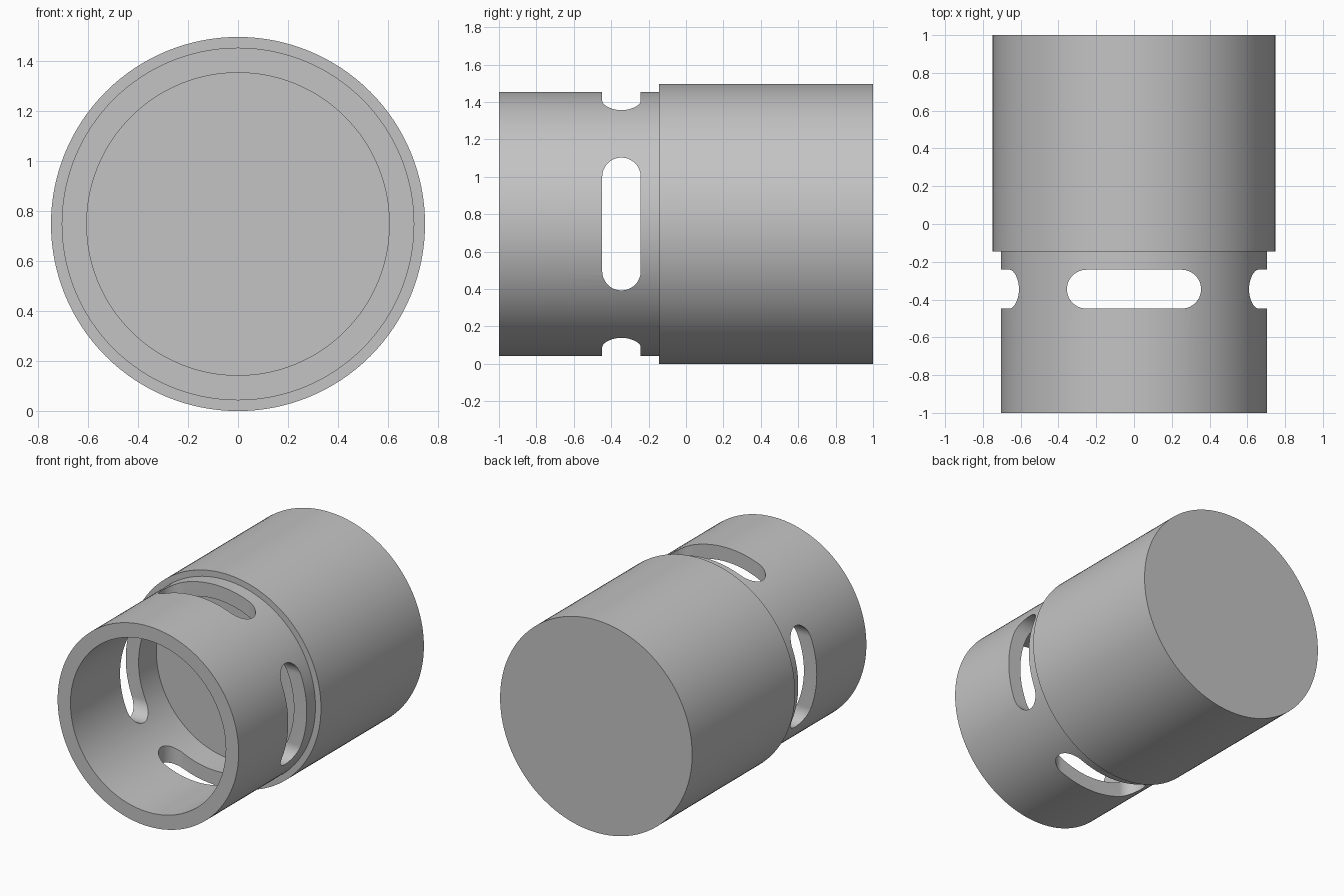
import bpy, bmesh, math
from mathutils import Matrix, Vector

cube = bpy.data.objects.get("Cube")
if cube:
    bpy.data.objects.remove(cube, do_unlink=True)

SEGMENTS = 128
OUTER, NECK, BORE = 0.748, 0.705, 0.605
SHOULDER_Y, FLOOR_Y = -0.145, -0.045
SLOT_Y, SLOT_R, SLOT_HALF = -0.345, 0.103, 0.355

grey = bpy.data.materials.new("plain grey")
grey.use_nodes = True
colour = (0.55, 0.55, 0.55, 1)
grey.diffuse_color = colour
grey.node_tree.nodes["Principled BSDF"].inputs["Base Color"].default_value = colour


def make_object(name, bm):
    bmesh.ops.recalc_face_normals(bm, faces=bm.faces)
    mesh = bpy.data.meshes.new(name)
    bm.to_mesh(mesh)
    bm.free()
    mesh.materials.append(grey)
    obj = bpy.data.objects.new(name, mesh)
    bpy.context.collection.objects.link(obj)
    obj.location.z = OUTER
    return obj


# Stepped sleeve: profile turned around the long axis, bore floor and back closed
profile = [(BORE, FLOOR_Y), (BORE, -1), (NECK, -1),
           (NECK, SHOULDER_Y), (OUTER, SHOULDER_Y), (OUTER, 1)]
bm = bmesh.new()
verts = [bm.verts.new((r, y, 0)) for r, y in profile]
edges = [bm.edges.new(pair) for pair in zip(verts, verts[1:])]
bmesh.ops.spin(bm, geom=verts + edges, cent=(0, 0, 0), axis=(0, 1, 0),
               angle=math.tau, steps=SEGMENTS, use_merge=True)
bmesh.ops.remove_doubles(bm, verts=bm.verts, dist=0.0001)
bmesh.ops.holes_fill(bm, edges=[e for e in bm.edges if e.is_boundary], sides=0)
sleeve = make_object("slotted_sleeve", bm)

# Round-ended cutters for the four slots around the neck
bm = bmesh.new()
ARC = 24
for quarter in range(4):
    outline = []
    for side in (1, -1):
        for i in range(ARC + 1):
            a = math.pi * i / ARC - side * math.pi / 2
            outline.append(Vector((side * (SLOT_HALF - SLOT_R) + SLOT_R * math.cos(a),
                                   SLOT_Y + SLOT_R * math.sin(a), 0.4)))
    turn = Matrix.Rotation(quarter * math.pi / 2, 3, 'Y')
    face = bm.faces.new([bm.verts.new(turn @ p) for p in outline])
    result = bmesh.ops.extrude_face_region(bm, geom=[face], use_keep_orig=True)
    moved = [v for v in result["geom"] if isinstance(v, bmesh.types.BMVert)]
    bmesh.ops.translate(bm, verts=moved, vec=turn @ Vector((0, 0, 0.5)))
cutter = make_object("slot_cutter", bm)
cutter.hide_render = True

# Cut the slots and shade smoothly with crisp rims
cut = sleeve.modifiers.new("slots", 'BOOLEAN')
cut.object = cutter
cut.solver = 'EXACT'
bpy.ops.object.select_all(action='DESELECT')
sleeve.select_set(True)
bpy.context.view_layer.objects.active = sleeve
bpy.ops.object.modifier_apply(modifier=cut.name)
bpy.data.objects.remove(cutter, do_unlink=True)
bpy.ops.object.shade_smooth_by_angle(angle=math.radians(30))
